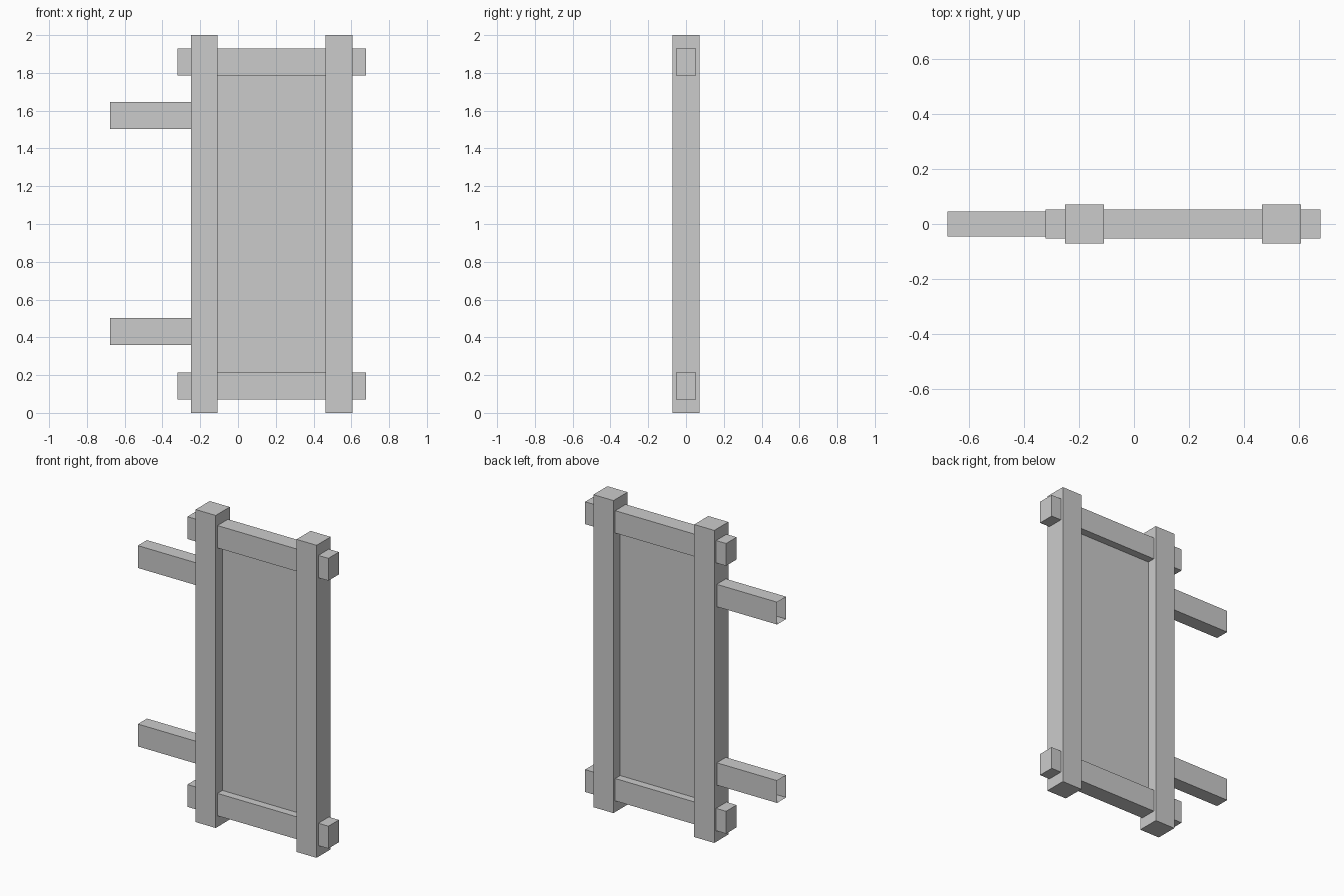
import bpy, bmesh

if "Cube" in bpy.data.objects:
    bpy.data.objects.remove(bpy.data.objects["Cube"])

CX = 0.178  # centre line of the gate frame


def box(name, x, y, z, open_ends=False):
    """Box from (min, max) ranges; open_ends removes the caps across x."""
    bm = bmesh.new()
    bmesh.ops.create_cube(bm, size=1)
    for v in bm.verts:
        v.co = [(lo + hi) / 2 + c * (hi - lo) for c, (lo, hi) in zip(v.co, (x, y, z))]
    if open_ends:
        bm.normal_update()
        caps = [f for f in bm.faces if abs(f.normal.x) > 0.9]
        bmesh.ops.delete(bm, geom=caps, context='FACES_ONLY')
    mesh = bpy.data.meshes.new(name)
    bm.to_mesh(mesh)
    bm.free()
    obj = bpy.data.objects.new(name, mesh)
    bpy.context.collection.objects.link(obj)
    return obj


# Upright posts
for side, s in (("left", -1), ("right", 1)):
    c = CX + s * 0.357
    box(f"{side}_post", (c - 0.071, c + 0.071), (-0.071, 0.071), (0, 2))

# Cross rails through the posts, and open-ended arms reaching out to the left
for level, s in (("bottom", -1), ("top", 1)):
    rail_z = 1 + s * 0.857
    box(f"{level}_rail", (CX - 0.499, CX + 0.499), (-0.053, 0.053),
        (rail_z - 0.0715, rail_z + 0.0715))
    arm_z = 1.003 + s * 0.571
    box(f"{level}_arm", (-0.677, -0.25), (-0.046, 0.046),
        (arm_z - 0.0715, arm_z + 0.0715), open_ends=True)

# Thin infill panel
box("panel", (-0.109, 0.464), (-0.003, 0.003), (0.21, 1.79))
